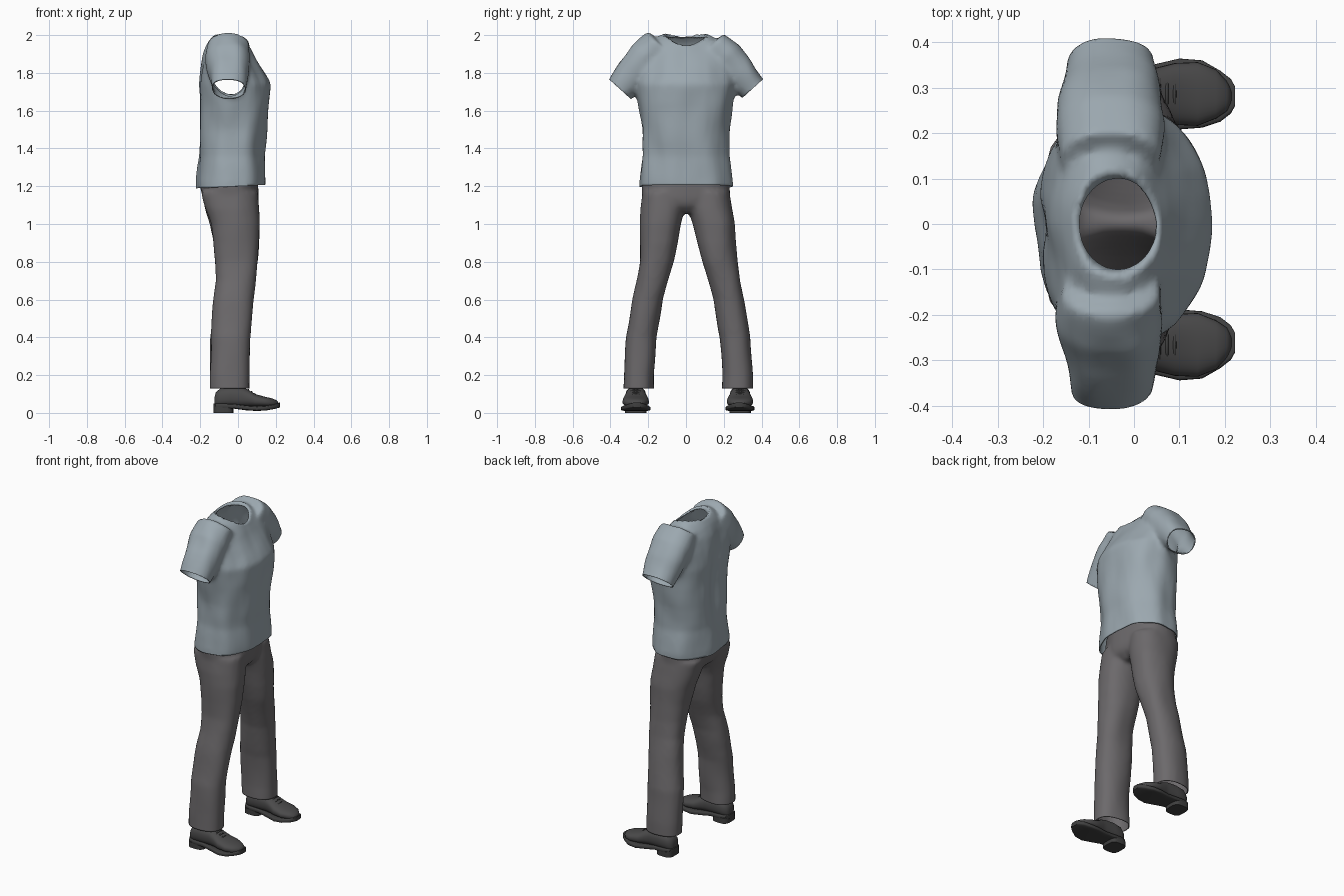
import bpy, bmesh, math
from mathutils import Vector, noise

cube = bpy.data.objects.get("Cube")
if cube:
    bpy.data.objects.remove(cube)


def material(name, rgb):
    m = bpy.data.materials.new(name)
    m.use_nodes = True
    m.diffuse_color = (*rgb, 1)
    node = next(n for n in m.node_tree.nodes if n.type == 'BSDF_PRINCIPLED')
    node.inputs["Base Color"].default_value = (*rgb, 1)
    return m


SHIRT = material("blue grey cotton", (0.33, 0.39, 0.43))
TROUSER = material("warm grey cloth", (0.15, 0.142, 0.148))
LEATHER = material("dark leather", (0.07, 0.069, 0.07))
SOLE = material("dark rubber", (0.05, 0.05, 0.05))


def loft(bm, rings, power=2.3, n=32):
    """Closed skin through rings, each (centre, half axis a, half axis b)."""
    def shape(v):
        return math.copysign(abs(v) ** (2 / power), v)
    loops = []
    for c, a, b in rings:
        loop = []
        for i in range(n):
            t = 2 * math.pi * i / n
            p = Vector(c) + Vector(a) * shape(math.cos(t)) + Vector(b) * shape(math.sin(t))
            loop.append(bm.verts.new(p))
        loops.append(loop)
    faces = [bm.faces.new(loops[0]), bm.faces.new(loops[-1])]
    for lo, hi in zip(loops, loops[1:]):
        for i in range(n):
            j = (i + 1) % n
            faces.append(bm.faces.new((lo[i], lo[j], hi[j], hi[i])))
    bmesh.ops.recalc_face_normals(bm, faces=faces)


def upright(z, x0, x1, y0, y1):
    """Horizontal ring from its extents."""
    return (((x0 + x1) / 2, (y0 + y1) / 2, z),
            ((x1 - x0) / 2, 0, 0), (0, (y1 - y0) / 2, 0))


def make_object(bm, name, mat):
    me = bpy.data.meshes.new(name)
    bm.to_mesh(me)
    bm.free()
    me.materials.append(mat)
    ob = bpy.data.objects.new(name, me)
    bpy.context.collection.objects.link(ob)
    me.shade_smooth()
    return ob


def fuse(bm, name, mat, voxel=0.013, rounds=7):
    """Weld overlapping volumes into one smooth skin; returns object and bmesh."""
    ob = make_object(bm, name, mat)
    rem = ob.modifiers.new("weld", 'REMESH')
    rem.mode = 'VOXEL'
    rem.voxel_size = voxel
    smooth = ob.modifiers.new("smooth", 'SMOOTH')
    smooth.factor = 0.5
    smooth.iterations = rounds
    graph = bpy.context.evaluated_depsgraph_get()
    out = bmesh.new()
    out.from_mesh(ob.evaluated_get(graph).to_mesh())
    ob.modifiers.clear()
    return ob, out


def cut(bm, co, no, keep=lambda v: True):
    """Remove everything beyond a plane among the chosen vertices."""
    verts = [v for v in bm.verts if keep(v)]
    chosen = set(verts)
    faces = [f for f in bm.faces if all(v in chosen for v in f.verts)]
    edges = {e for f in faces for e in f.edges}
    bmesh.ops.bisect_plane(bm, geom=verts + list(edges) + faces, dist=1e-5,
                           plane_co=co, plane_no=no, clear_outer=True)


def folds(bm, amount, scale):
    """Soft cloth creases, longer along the body than around it."""
    bm.normal_update()
    moves = [(v, v.normal * amount * noise.noise(
        Vector((v.co.x * scale, v.co.y * scale, v.co.z * scale * 0.55)))) for v in bm.verts]
    for v, d in moves:
        v.co += d


def finish(ob, bm, thickness):
    bm.to_mesh(ob.data)
    bm.free()
    ob.data.shade_smooth()
    s = ob.modifiers.new("cloth thickness", 'SOLIDIFY')
    s.thickness = thickness
    s.offset = -1


# Shirt: torso and two short sleeves
bm = bmesh.new()
loft(bm, [upright(z, x0, x1, -h, h) for z, x0, x1, h in (
    (1.15, -0.22, 0.15, 0.25), (1.22, -0.22, 0.15, 0.25), (1.36, -0.205, 0.145, 0.23),
    (1.5, -0.205, 0.155, 0.235), (1.64, -0.21, 0.165, 0.25), (1.74, -0.212, 0.167, 0.262),
    (1.84, -0.197, 0.115, 0.26), (1.91, -0.18, 0.08, 0.235), (1.96, -0.16, 0.05, 0.185),
    (1.99, -0.14, 0.03, 0.14), (2.01, -0.11, 0.0, 0.1))])
for s in (-1, 1):
    axis = Vector((0, 0.67 * s, -0.74))
    across = Vector((0, 0.74 * s, 0.67))
    end = Vector((-0.05, 0.352 * s, 1.716))
    loft(bm, [(end - axis * t, (hx, 0, 0), across * r) for t, hx, r in (
        (-0.05, 0.092, 0.074), (0, 0.093, 0.077), (0.12, 0.105, 0.1),
        (0.22, 0.118, 0.108), (0.32, 0.11, 0.085))])
shirt, bm = fuse(bm, "shirt", SHIRT)
folds(bm, 0.013, 9)
for v in bm.verts:
    # hollow along the spine
    if v.co.x < -0.1:
        mid = math.exp(-(v.co.y / 0.045) ** 2 - ((v.co.z - 1.6) / 0.2) ** 2)
        v.co.x += 0.022 * mid
cut(bm, (0, 0, 1.2), (0.05, 0, -1))
for s in (-1, 1):
    cut(bm, (-0.05, 0.352 * s, 1.716), (0, 0.67 * s, -0.74),
        lambda v: v.co.y * s > 0.275 and v.co.z > 1.5)


# Neck opening
def neck(v):
    return Vector(((v.co.x + 0.035) / 0.085, v.co.y / 0.1))


gone = [v for v in bm.verts if v.co.z > 1.9 and neck(v).length < 1]
bmesh.ops.delete(bm, geom=gone, context='VERTS')
for v in bm.verts:
    if v.is_boundary and v.co.z > 1.88 and neck(v).length < 1.5:
        d = neck(v).normalized()
        v.co = (-0.035 + 0.085 * d.x, 0.1 * d.y, 1.99 - 0.045 * max(0, d.x) ** 2)
finish(shirt, bm, 0.006)

# Trousers: hips and two legs
bm = bmesh.new()
loft(bm, [upright(z, x0, x1, -h, h) for z, x0, x1, h in (
    (1.06, -0.11, 0.06, 0.1), (1.1, -0.17, 0.1, 0.2), (1.14, -0.19, 0.108, 0.232),
    (1.2, -0.205, 0.108, 0.235), (1.27, -0.19, 0.105, 0.222), (1.32, -0.18, 0.1, 0.215))])
for s in (-1, 1):
    loft(bm, [upright(z, x0, x1, s * y0 + dy, s * y1 + dy) for z, x0, x1, y0, y1, dy in (
        (1.17, -0.195, 0.105, 0.01, 0.23, 0), (1.08, -0.175, 0.11, 0.01, 0.242, 0),
        (1.0, -0.148, 0.114, 0.032, 0.25, 0.006), (0.9, -0.13, 0.112, 0.052, 0.254, 0.01),
        (0.8, -0.12, 0.104, 0.075, 0.26, 0.012), (0.7, -0.115, 0.09, 0.105, 0.275, 0.012),
        (0.6, -0.125, 0.078, 0.135, 0.296, 0.012), (0.4, -0.145, 0.064, 0.168, 0.33, 0.012),
        (0.2, -0.148, 0.062, 0.181, 0.341, 0.012), (0.08, -0.148, 0.064, 0.181, 0.343, 0.012))])
trousers, bm = fuse(bm, "trousers", TROUSER, rounds=5)
folds(bm, 0.008, 8)
cut(bm, (0, 0, 1.26), (0, 0, 1))
cut(bm, (0, 0, 0.13), (0, 0, -1))
finish(trousers, bm, 0.005)


def lengthwise(x, y, z0, z1, half):
    """Ring across the shoe at one point of its length."""
    return ((x, y, (z0 + z1) / 2), (0, half, 0), (0, 0, (z1 - z0) / 2))


# Shoes
for s, side in ((-1, "right"), (1, "left")):
    y = 0.276 * s + 0.01

    bm = bmesh.new()
    loft(bm, [lengthwise(x, y - 0.005 * s * (x > 0.18), 0.03, top, h) for x, top, h in (
        (-0.125, 0.08, 0.02), (-0.117, 0.11, 0.04), (-0.09, 0.132, 0.052),
        (-0.04, 0.14, 0.055), (0.02, 0.137, 0.054), (0.05, 0.125, 0.058),
        (0.09, 0.1, 0.068), (0.14, 0.086, 0.07), (0.18, 0.077, 0.054),
        (0.204, 0.067, 0.033), (0.214, 0.055, 0.015))], power=2.4)
    make_object(bm, side + "_shoe_upper", LEATHER)

    # welted sole rising at the toe, with a heel block
    bm = bmesh.new()
    loft(bm, [lengthwise(x, y - 0.005 * s * (x > 0.18), z, z + 0.026, h) for x, z, h in (
        (-0.131, 0.024, 0.025), (-0.12, 0.024, 0.046), (-0.08, 0.024, 0.058),
        (-0.02, 0.022, 0.056), (0.04, 0.014, 0.064), (0.1, 0.01, 0.078),
        (0.15, 0.013, 0.074), (0.19, 0.02, 0.056), (0.213, 0.026, 0.038),
        (0.222, 0.029, 0.022))], power=5)
    loft(bm, [((-0.077, y, z), (0.052, 0, 0), (0, 0.057, 0)) for z in (0, 0.034)], power=3.5)
    sole = make_object(bm, side + "_shoe_sole", SOLE)
    sole.data.shade_flat()
    bpy.context.view_layer.objects.active = sole
    sole.select_set(True)
    bpy.ops.object.shade_smooth_by_angle(angle=math.radians(35))
    sole.select_set(False)

    # laces over the instep
    bm = bmesh.new()
    for k in range(3):
        x, z = 0.055 + 0.017 * k, 0.122 - 0.011 * k
        loft(bm, [((x, y + t * 0.036, z - 0.012 * t * t), (0.004, 0, 0), (0, 0, 0.005))
                  for t in (-1, -0.5, 0, 0.5, 1)], power=2, n=8)
    make_object(bm, side + "_shoe_laces", SOLE)
